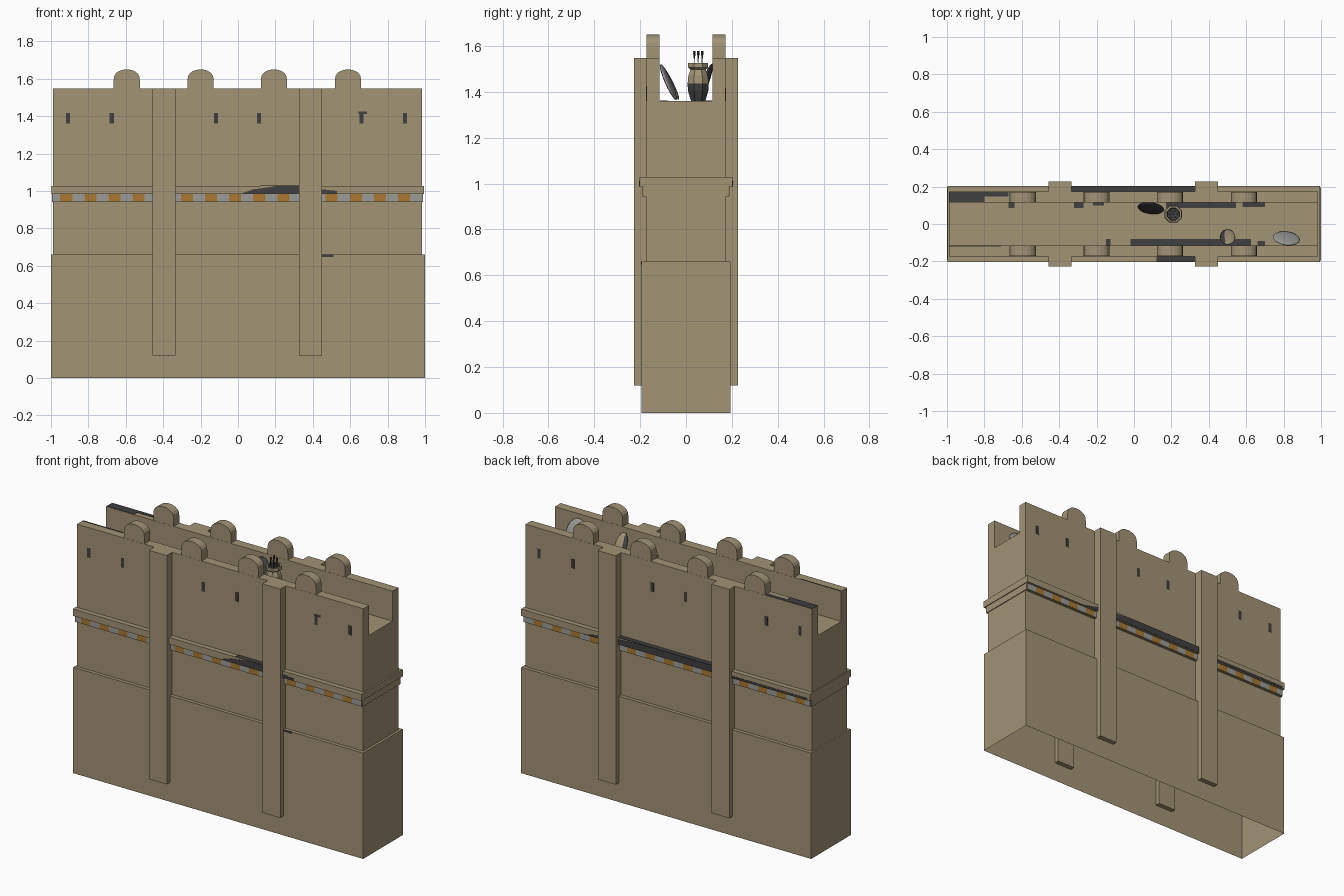
import bpy, bmesh, math
from mathutils import Matrix, Vector

if "Cube" in bpy.data.objects:
    bpy.data.objects.remove(bpy.data.objects["Cube"])


def material(name, rgb):
    m = bpy.data.materials.new(name)
    m.diffuse_color = (*rgb, 1)
    m.use_nodes = True
    m.node_tree.nodes["Principled BSDF"].inputs["Base Color"].default_value = m.diffuse_color
    return m


SAND = material("sandstone", (0.36, 0.292, 0.178))
DARK = material("dark_stone", (0.052, 0.05, 0.052))
OCHRE = material("ochre_tile", (0.40, 0.19, 0.03))
GREY = material("grey_tile", (0.33, 0.33, 0.32))


def finish(name, bm, *mats):
    bmesh.ops.recalc_face_normals(bm, faces=bm.faces)
    me = bpy.data.meshes.new(name)
    bm.to_mesh(me)
    bm.free()
    for m in mats:
        me.materials.append(m)
    ob = bpy.data.objects.new(name, me)
    bpy.context.collection.objects.link(ob)
    return ob


def prism(name, pts, axis, lo, hi, mat, open_bottom=False):
    """Extrude a 2D outline: (y,z) along x, (x,z) along y."""
    bm = bmesh.new()
    def at(p, d):
        return (d, p[0], p[1]) if axis == "x" else (p[0], d, p[1])
    a = [bm.verts.new(at(p, lo)) for p in pts]
    b = [bm.verts.new(at(p, hi)) for p in pts]
    n = len(pts)
    bm.faces.new(a)
    bm.faces.new(b[::-1])
    for i in range(n):
        j = (i + 1) % n
        bm.faces.new((a[i], b[i], b[j], a[j]))
    bmesh.ops.recalc_face_normals(bm, faces=bm.faces)
    if open_bottom:
        zmin = min(p[1] for p in pts)
        low = [f for f in bm.faces if all(abs(v.co.z - zmin) < 1e-5 for v in f.verts)]
        bmesh.ops.delete(bm, geom=low, context="FACES_ONLY")
    return finish(name, bm, mat)


def box(name, x0, x1, y0, y1, z0, z1, mat, open_bottom=False):
    return prism(name, [(x0, z0), (x1, z0), (x1, z1), (x0, z1)], "y", y0, y1, mat, open_bottom)


# Wall: hollow base, then upper body with a sunken walkway
box("wall_base", -1, 1, -0.195, 0.195, 0, 0.66, SAND, True)
prism("wall_upper", [(-0.173, 0.655), (0.173, 0.655), (0.173, 1.547), (0.115, 1.547),
                     (0.115, 1.36), (-0.115, 1.36), (-0.115, 1.547), (-0.173, 1.547)],
      "x", -0.99, 0.985, SAND)

# String course around the wall
box("band_lower", -0.995, 0.99, -0.186, 0.186, 0.942, 0.985, SAND)
box("band_upper", -0.997, 0.995, -0.203, 0.203, 0.985, 1.028, SAND)

# Merlon outline with rounded top
arch = [(-0.07, -0.02), (0.07, -0.02), (0.07, 0.045)]
arch += [(0.07 * math.cos(t), 0.045 + 0.058 * math.sin(t) ** 0.8)
         for t in [math.pi * k / 10 for k in range(1, 10)]]
arch.append((-0.07, 0.045))

for s, side in ((-1, "front"), (1, "back")):
    def ys(a, b):
        return sorted((s * a, s * b))

    # Pilasters
    for k, x in enumerate((-0.395, 0.388)):
        box(f"pilaster_{side}_{k}", x - 0.062, x + 0.062, *ys(0.165, 0.226), 0.12, 1.547, SAND)
    # Merlons
    for k, x in enumerate((-0.595, -0.2, 0.192, 0.588)):
        prism(f"merlon_{side}_{k}", [(x + p, 1.547 + q) for p, q in arch], "y", *ys(0.116, 0.172), SAND)
    # Arrow slits
    for k, x in enumerate((-0.908, -0.675, -0.118, 0.112, 0.66, 0.892)):
        box(f"slit_{side}_{k}", x - 0.011, x + 0.011, *ys(0.17, 0.1745), 1.36, 1.417, DARK)
    # Alternating tiles along the lower band
    w = 0.0645
    x, k = -0.6925 - 5 * w, 0
    while x < 0.99:
        a, b = max(x, -0.99), min(x + w, 0.985)
        if b > a:
            box(f"tile_{side}_{k}", a, b, *ys(0.183, 0.19), 0.945, 0.984, GREY if k % 2 == 0 else OCHRE)
        x += w
        k += 1

# Weathered dark patches on the front
prism("stain_front_a", [(0.02, 0.987), (0.33, 0.987), (0.33, 1.027), (0.21, 1.027), (0.08, 1.008)],
      "y", -0.2045, -0.2, DARK)
prism("stain_front_b", [(0.44, 0.987), (0.53, 0.987), (0.53, 1.0), (0.44, 1.01)], "y", -0.2045, -0.2, DARK)
box("stain_front_top", 0.12, 0.335, -0.203, -0.173, 1.027, 1.0295, DARK)
box("stain_base", 0.45, 0.51, -0.1965, -0.19, 0.648, 0.66, DARK)
box("stain_slit", 0.645, 0.69, -0.1745, -0.17, 1.412, 1.425, DARK)
# Weathered dark patches on the back
prism("stain_back_a", [(0.56, 0.987), (-0.35, 0.987), (-0.35, 1.027), (0.2, 1.027), (0.45, 1.01)],
      "y", 0.2, 0.2045, DARK)
box("stain_back_b", -0.98, -0.45, 0.2, 0.2045, 0.986, 1.0, DARK)
box("stain_back_top", -0.34, 0.33, 0.173, 0.203, 1.027, 1.0295, DARK)
# Dark patches on parapet tops and walkway edges
box("stain_parapet_back", -0.988, -0.8, 0.118, 0.171, 1.545, 1.549, DARK)
box("stain_parapet_back_strip", -0.8, -0.67, 0.148, 0.171, 1.545, 1.549, DARK)
box("stain_parapet_front", -0.988, -0.71, -0.121, -0.115, 1.545, 1.549, DARK)
for k, (a, b, y0, y1) in enumerate(((0.17, 0.545, 0.085, 0.114), (0.58, 0.7, 0.09, 0.114),
                                    (-0.02, 0.625, -0.114, -0.08), (-0.32, -0.27, 0.085, 0.114),
                                    (-0.22, -0.16, 0.1, 0.114), (-0.67, -0.64, 0.085, 0.114),
                                    (-0.15, -0.125, -0.114, -0.08), (0.66, 0.7, -0.114, -0.09))):
    box(f"stain_walkway_{k}", a, b, y0, y1, 1.358, 1.362, DARK)


# Shields leaning on the parapets
def shield(name, x, y, half_w, tilt, turn, mats, rule=lambda c: 0):
    bm = bmesh.new()
    bmesh.ops.create_uvsphere(bm, u_segments=16, v_segments=10, radius=1)
    for f in bm.faces:
        f.material_index = rule(f.calc_center_median())
    bm.transform(Matrix.Diagonal((half_w, 0.012, 0.086, 1)))
    ob = finish(name, bm, *mats)
    ob.location = (x, y, 1.442)
    ob.rotation_euler = (math.radians(tilt), 0, math.radians(turn))
    for p in ob.data.polygons:
        p.use_smooth = True


shield("shield_grey", 0.815, -0.077, 0.073, 24, -8, [GREY])
shield("shield_dark", 0.09, 0.085, 0.072, -20, -8, [DARK])
shield("shield_small", 0.5, -0.07, 0.042, 27, 0, [SAND, DARK], lambda c: 1 if c.x < -0.3 else 0)

# Quiver jar: eight-sided lathe, dark below and sand above
JX, JY = 0.21, 0.053
prof = [(0, 1.36), (0.034, 1.36), (0.048, 1.405), (0.05, 1.435), (0.046, 1.47), (0.036, 1.497),
        (0.047, 1.505), (0.047, 1.525), (0.036, 1.525), (0.033, 1.495), (0, 1.49)]
bm = bmesh.new()
rings = [[bm.verts.new((JX + r * math.cos(math.pi * (k + .5) / 4),
                        JY + r * math.sin(math.pi * (k + .5) / 4), z)) for k in range(8)] for r, z in prof]
for i in range(len(prof) - 1):
    for k in range(8):
        j = (k + 1) % 8
        f = bm.faces.new((rings[i][k], rings[i][j], rings[i + 1][j], rings[i + 1][k]))
        f.material_index = 1 if prof[i][1] < 1.43 or i >= 8 else 0
bmesh.ops.remove_doubles(bm, verts=bm.verts, dist=1e-5)
finish("jar", bm, SAND, DARK)

# Arrows standing in the jar: shaft plus flared fletching
for k in range(7):
    r = 0 if k == 6 else 0.02
    a = k * math.pi / 3
    top = 1.578 if k % 2 == 0 else 1.568
    c = Vector((JX + r * math.cos(a), JY + r * math.sin(a), 0))
    bm = bmesh.new()
    for rad, z0, z1 in ((0.0025, 1.48, top), (0.0055, top - 0.022, top)):
        bmesh.ops.create_cone(bm, cap_ends=True, segments=5, radius1=rad * 0.7, radius2=rad,
                              depth=z1 - z0, matrix=Matrix.Translation(c + Vector((0, 0, (z0 + z1) / 2))))
    finish(f"arrow_{k}", bm, DARK)
